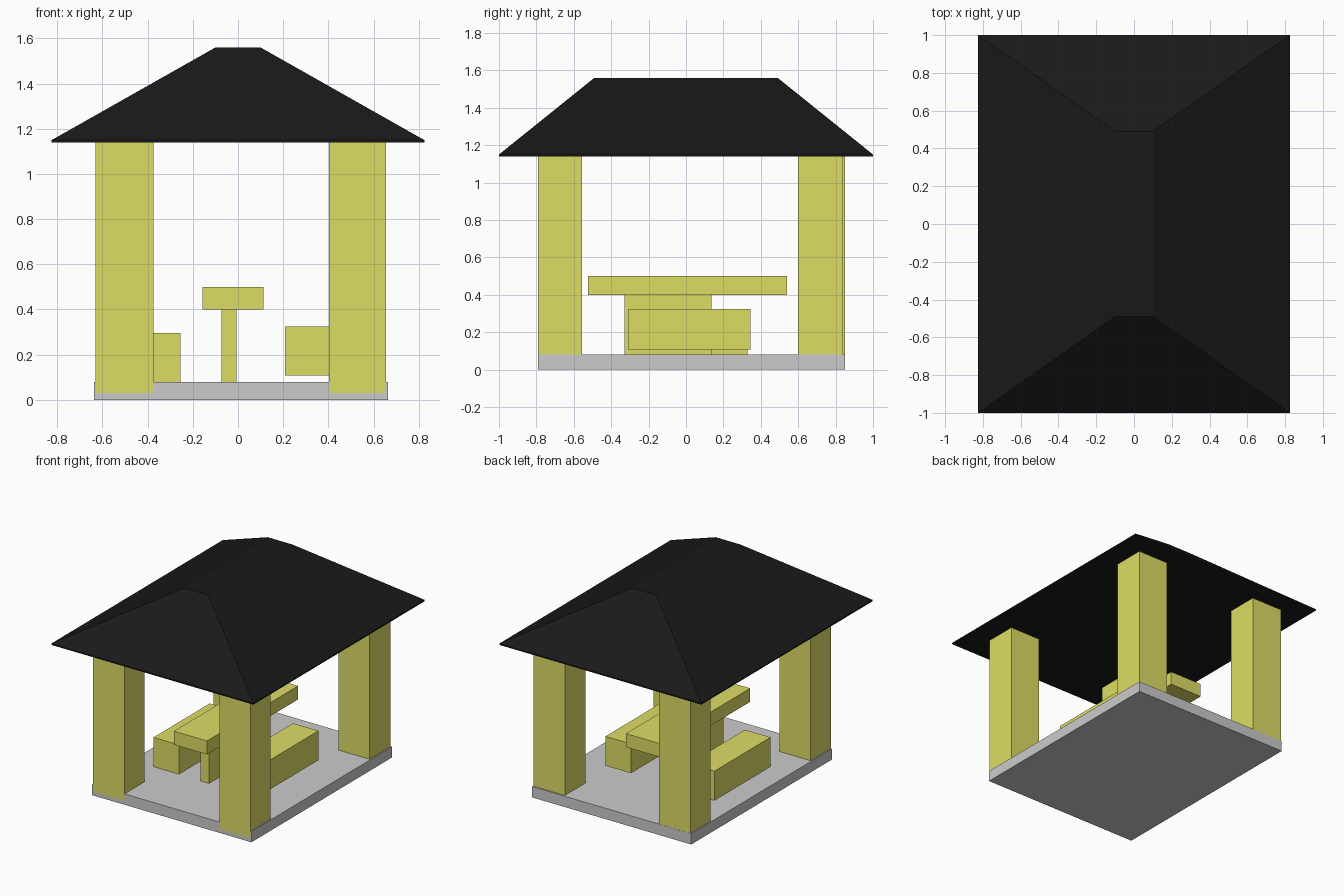
import bpy, bmesh

if "Cube" in bpy.data.objects:
    bpy.data.objects.remove(bpy.data.objects["Cube"])


def material(name, rgb):
    m = bpy.data.materials.new(name)
    m.diffuse_color = (*rgb, 1)
    m.use_nodes = True
    m.node_tree.nodes["Principled BSDF"].inputs["Base Color"].default_value = m.diffuse_color
    return m


yellow = material("yellow_paint", (0.73, 0.72, 0.13))
black = material("black_roofing", (0.01, 0.01, 0.01))


def finish(name, bm, mat):
    bmesh.ops.recalc_face_normals(bm, faces=bm.faces)
    mesh = bpy.data.meshes.new(name)
    bm.to_mesh(mesh)
    bm.free()
    ob = bpy.data.objects.new(name, mesh)
    bpy.context.collection.objects.link(ob)
    if mat:
        mesh.materials.append(mat)
    return ob


def box(name, xs, ys, zs, mat=None):
    """Box from its (min, max) range along each axis."""
    bm = bmesh.new()
    bmesh.ops.create_cube(bm, size=1)
    for v in bm.verts:
        v.co = [r[0] if c < 0 else r[1] for c, r in zip(v.co, (xs, ys, zs))]
    return finish(name, bm, mat)


# Floor slab
box("floor", (-0.638, 0.663), (-0.79, 0.85), (0, 0.08))

# Four corner posts
left, right = (-0.63, -0.374), (0.402, 0.656)
for name, xs, ys in (
    ("front_left_post", left, (-0.792, -0.555)),
    ("front_right_post", right, (-0.792, -0.555)),
    ("back_left_post", left, (0.612, 0.849)),
    ("back_right_post", right, (0.60, 0.84)),
):
    box(name, xs, ys, (0.03, 1.145), yellow)

# Table and benches
box("table_top", (-0.157, 0.113), (-0.524, 0.54), (0.4, 0.5), yellow)
box("table_leg", (-0.074, -0.006), (-0.33, 0.135), (0.075, 0.405), yellow)
box("left_bench", (-0.463, -0.255), (-0.325, 0.33), (0.075, 0.296), yellow)
box("right_bench", (0.208, 0.416), (-0.31, 0.345), (0.107, 0.324), yellow)

# Hipped roof: stacked rectangles for the eave underside, eave edge and flat top
bm = bmesh.new()
rings = []
for x, y, z in ((0.825, 1, 1.14), (0.825, 1, 1.15), (0.1, 0.49, 1.56)):
    rings.append([bm.verts.new((sx * x, sy * y, z))
                  for sx, sy in ((-1, -1), (1, -1), (1, 1), (-1, 1))])
for low, high in zip(rings, rings[1:]):
    for i in range(4):
        j = (i + 1) % 4
        bm.faces.new((low[i], low[j], high[j], high[i]))
bm.faces.new(rings[0][::-1])
bm.faces.new(rings[-1])
finish("roof", bm, black)
